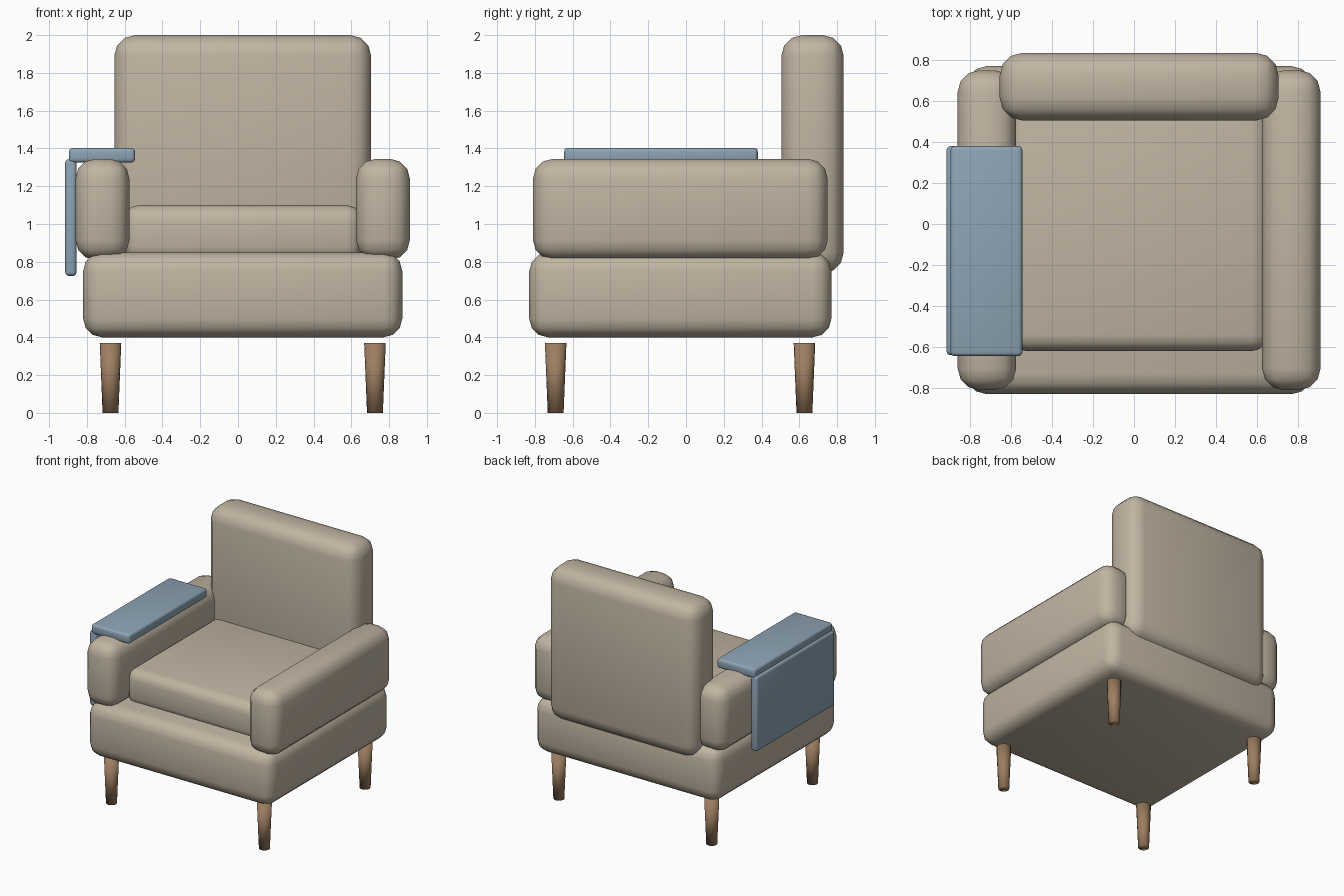
import bpy, bmesh
from mathutils import Vector

cube = bpy.data.objects.get("Cube")
if cube:
    bpy.data.objects.remove(cube, do_unlink=True)


def make_material(name, color):
    mat = bpy.data.materials.new(name)
    mat.use_nodes = True
    mat.diffuse_color = color
    mat.node_tree.nodes["Principled BSDF"].inputs["Base Color"].default_value = color
    return mat


fabric = make_material("beige fabric", (0.53, 0.46, 0.36, 1))
cloth = make_material("blue cloth", (0.27, 0.37, 0.46, 1))
wood = make_material("brown wood", (0.34, 0.21, 0.12, 1))


def finish(name, bm, mat):
    mesh = bpy.data.meshes.new(name)
    for face in bm.faces:
        face.smooth = True
    bm.to_mesh(mesh)
    bm.free()
    mesh.materials.append(mat)
    obj = bpy.data.objects.new(name, mesh)
    bpy.context.collection.objects.link(obj)
    return obj


def soft_box(name, low, high, radius, mat):
    """Rounded box between two corners, with its broad faces fanned from the middle."""
    low, high = Vector(low), Vector(high)
    bm = bmesh.new()
    bmesh.ops.create_cube(bm, size=1)
    for v in bm.verts:
        v.co = (low + high) / 2 + v.co * (high - low)
    bmesh.ops.bevel(bm, geom=bm.edges[:], offset=radius, segments=3,
                    profile=0.5, affect='EDGES')
    bm.normal_update()
    broad = [f for f in bm.faces if max(abs(c) for c in f.normal) > 0.999]
    bmesh.ops.poke(bm, faces=broad)
    return finish(name, bm, mat)


def leg(name, x, y):
    bm = bmesh.new()
    bmesh.ops.create_cone(bm, cap_ends=True, segments=16, radius1=0.042,
                          radius2=0.057, depth=0.37)
    bmesh.ops.translate(bm, verts=bm.verts, vec=(x, y, 0.185))
    finish(name, bm, wood)


# The chair is mirrored about this x; the cloth on the right arm shifts it off centre
MID = 0.025

# Upholstery
soft_box("base", (MID - 0.845, -0.83, 0.40), (MID + 0.845, 0.77, 0.85), 0.1, fabric)
soft_box("seat_cushion", (MID - 0.63, -0.62, 0.80), (MID + 0.63, 0.66, 1.10), 0.08, fabric)
soft_box("backrest", (MID - 0.68, 0.505, 0.74), (MID + 0.68, 0.835, 2.0), 0.11, fabric)
for side, sx in (("right", -1), ("left", 1)):
    inner, outer = MID + sx * 0.60, MID + sx * 0.885
    soft_box(side + "_arm", (min(inner, outer), -0.81, 0.81),
             (max(inner, outer), 0.75, 1.345), 0.105, fabric)

# Tapered legs
for side, sx in (("right", -1), ("left", 1)):
    for end, y in (("front", -0.69), ("back", 0.627)):
        leg(end + "_" + side + "_leg", MID + sx * 0.70, y)

# Cloth over the right arm
soft_box("cloth_top", (-0.895, -0.645, 1.325), (-0.545, 0.38, 1.403), 0.02, cloth)
soft_box("cloth_side", (-0.915, -0.64, 0.725), (-0.855, 0.38, 1.343), 0.02, cloth)
